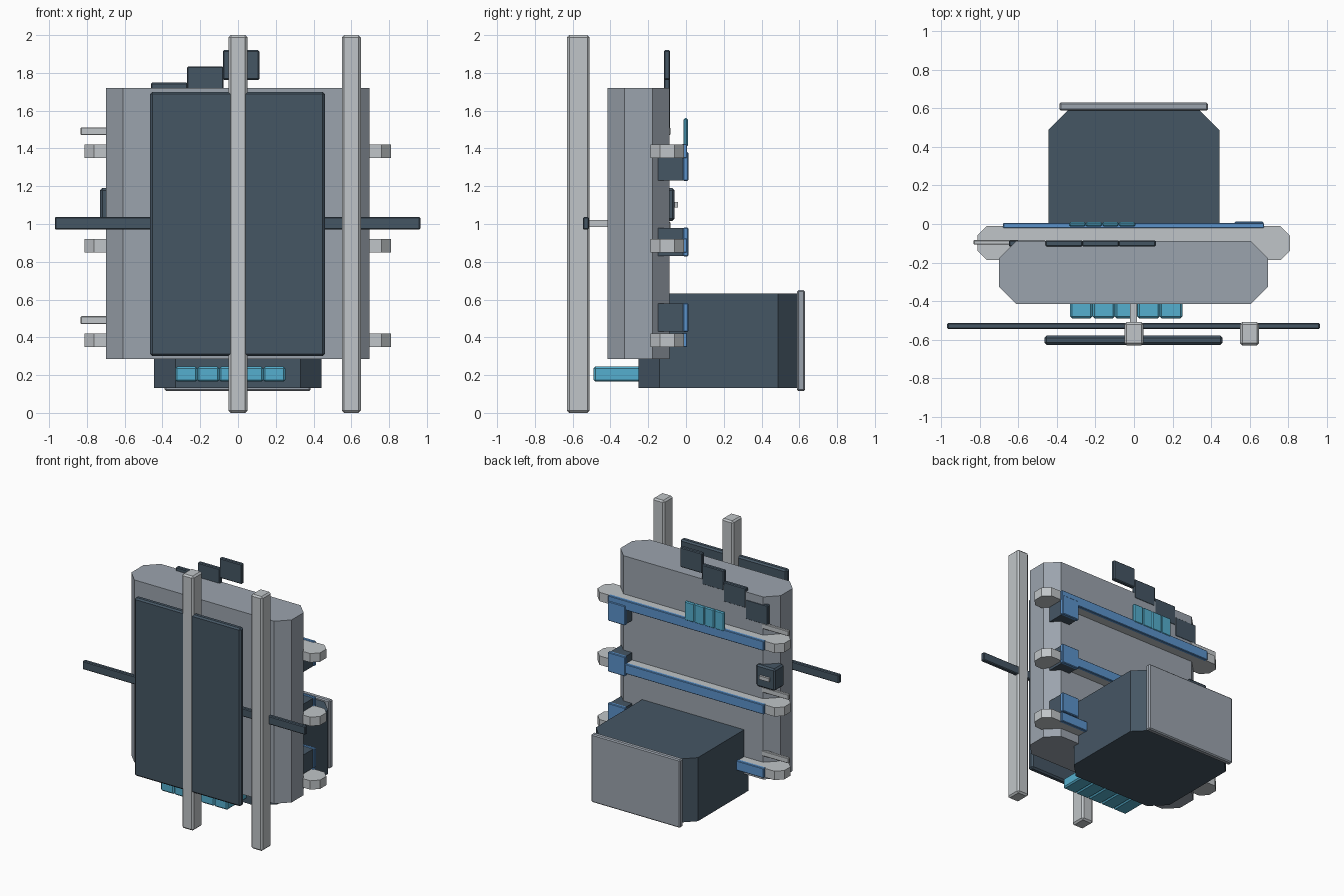
import bpy, bmesh

if "Cube" in bpy.data.objects:
    bpy.data.objects.remove(bpy.data.objects["Cube"])


def material(name, rgb):
    m = bpy.data.materials.new(name)
    m.diffuse_color = (*rgb, 1)
    m.use_nodes = True
    m.node_tree.nodes["Principled BSDF"].inputs["Base Color"].default_value = m.diffuse_color
    return m


LIGHT = material("pale metal", (0.53, 0.56, 0.58))
GREY = material("mid grey", (0.33, 0.37, 0.42))
DARK = material("slate", (0.06, 0.093, 0.127))
BLUE = material("blue", (0.105, 0.29, 0.60))
CYAN = material("cyan", (0.09, 0.43, 0.62))


def box(name, x, y, z, mat, bevel=0.0, chamfer=0.0):
    """Box from (min, max) ranges; chamfer cuts upright corners, bevel eases all edges."""
    bm = bmesh.new()
    bmesh.ops.create_cube(bm, size=1)
    for v in bm.verts:
        v.co = [(r[0] + r[1]) / 2 + c * (r[1] - r[0]) for c, r in zip(v.co, (x, y, z))]
    if chamfer:
        upright = [e for e in bm.edges
                   if abs(e.verts[0].co.z - e.verts[1].co.z) > 1e-4]
        bmesh.ops.bevel(bm, geom=upright, offset=chamfer, offset_type='OFFSET',
                        segments=1, profile=0.5, affect='EDGES')
    bmesh.ops.recalc_face_normals(bm, faces=bm.faces)
    mesh = bpy.data.meshes.new(name)
    bm.to_mesh(mesh)
    bm.free()
    mesh.materials.append(mat)
    ob = bpy.data.objects.new(name, mesh)
    bpy.context.collection.objects.link(ob)
    if bevel:
        mod = ob.modifiers.new("eased edges", 'BEVEL')
        mod.width = bevel
        mod.segments = 1
    return ob


# Main cabinet body
box("cabinet_body", (-0.70, 0.695), (-0.416, -0.087), (0.285, 1.72), GREY, chamfer=0.09)

# Front door panel with posts, cross bar and link
box("door_panel", (-0.465, 0.46), (-0.628, -0.58), (0.30, 1.70), DARK, bevel=0.012)
for name, cx in (("centre_post", 0.0), ("side_post", 0.60)):
    box(name, (cx - 0.05, cx + 0.05), (-0.63, -0.51), (0, 2), LIGHT, bevel=0.012)
box("cross_bar", (-0.97, 0.965), (-0.546, -0.514), (0.97, 1.037), DARK, bevel=0.006)
box("bar_link", (-0.02, 0.015), (-0.53, -0.40), (0.985, 1.022), LIGHT)

# Lower rear bin and its end plate
box("rear_bin", (-0.445, 0.443), (-0.252, 0.60), (0.132, 0.632), DARK, chamfer=0.113)
box("bin_end_plate", (-0.388, 0.385), (0.588, 0.63), (0.115, 0.65), GREY, bevel=0.008)

# Row of blocks under the front
for i in range(5):
    x0 = -0.332 + i * 0.1165
    box(f"front_block_{i + 1}", (x0, x0 + 0.1165), (-0.49, -0.24), (0.165, 0.245),
        CYAN, bevel=0.01)

# Three rear shelves with blue edge rails
for i in range(3):
    z0 = 0.35 + 0.5 * i
    box(f"shelf_{i + 1}", (-0.813, 0.81), (-0.188, -0.01), (z0, z0 + 0.07), LIGHT, chamfer=0.05)
    box(f"shelf_rail_{i + 1}", (-0.68, 0.675), (-0.022, 0.006), (z0 - 0.002, z0 + 0.074),
        BLUE, bevel=0.004)

# Three small drawers with blue fronts
for i in range(3):
    z0 = 0.43 + 0.4 * i
    box(f"drawer_{i + 1}", (0.53, 0.665), (-0.158, -0.01), (z0, z0 + 0.148), DARK)
    box(f"drawer_front_{i + 1}", (0.522, 0.673), (-0.015, 0.012), (z0 - 0.002, z0 + 0.152),
        BLUE, bevel=0.005)

# Tags standing on the top rail
for i in range(4):
    x0 = -0.337 + i * 0.086
    box(f"tag_{i + 1}", (x0, x0 + 0.086), (-0.013, 0.01), (1.41, 1.56), CYAN, bevel=0.007)

# Stepped row of dark plates along the back
for i in range(4):
    x1, z1 = 0.113 - 0.19 * i, 1.92 - 0.086 * i
    box(f"step_plate_{i + 1}", (x1 - 0.193, x1), (-0.117, -0.085), (z1 - 0.157, z1),
        DARK, bevel=0.006)

# Hinge tabs on the left edge
for i in range(3):
    z0 = 0.47 + 0.5 * i
    box(f"hinge_tab_{i + 1}", (-0.833, -0.60), (-0.107, -0.083), (z0, z0 + 0.042), LIGHT, bevel=0.004)

# Latch case with its small handle
box("latch_case", (-0.73, -0.565), (-0.18, -0.06), (1.017, 1.19), DARK, bevel=0.012)
box("latch_handle", (-0.69, -0.605), (-0.07, -0.043), (1.088, 1.116), LIGHT)
